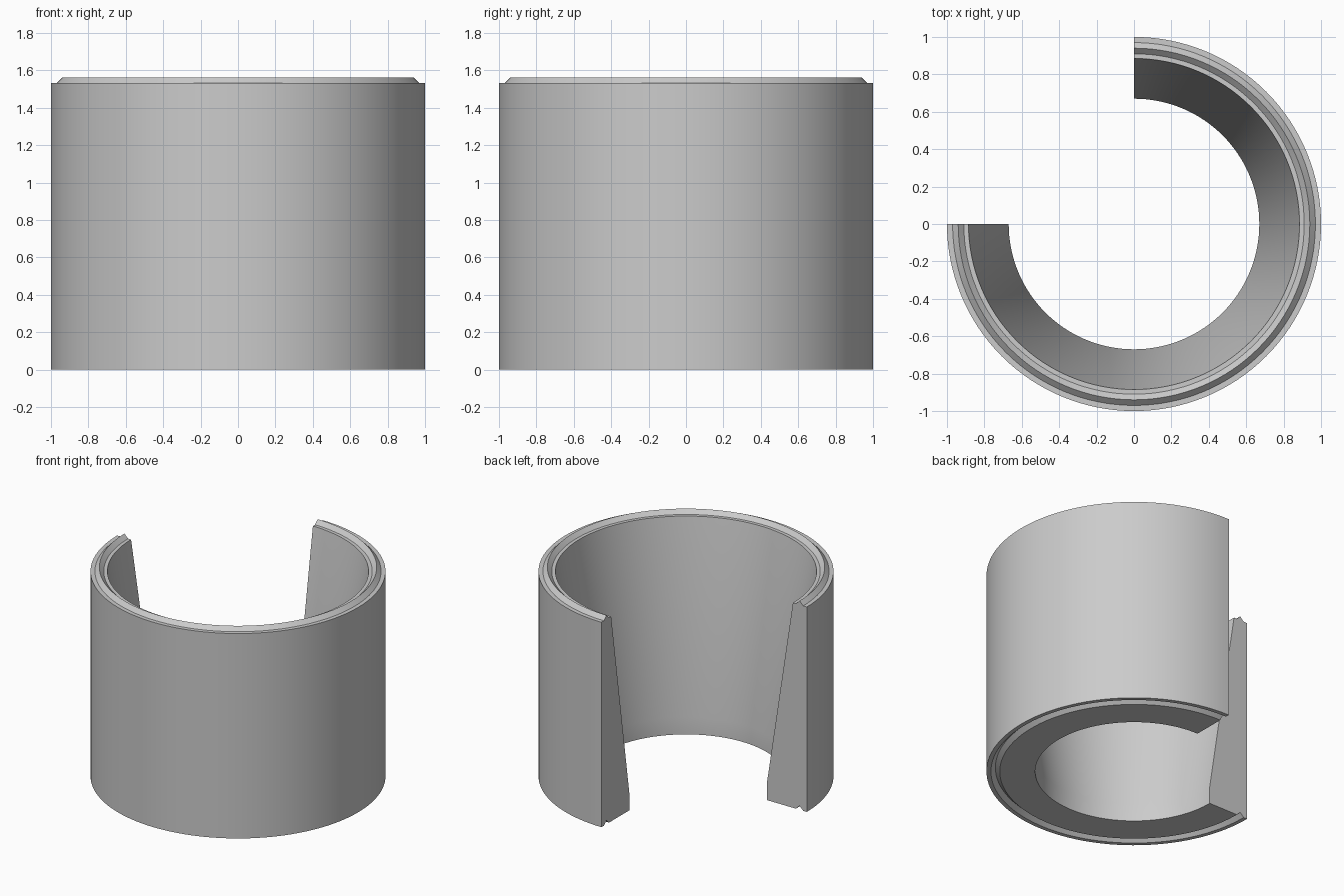
import bpy, bmesh, math
from mathutils import Vector

cube = bpy.data.objects.get("Cube")
if cube:
    bpy.data.objects.remove(cube, do_unlink=True)

# One plain grey for the whole part
grey = bpy.data.materials.new("light_grey")
grey.use_nodes = True
colour = (0.6, 0.6, 0.6, 1)
grey.diffuse_color = colour
grey.node_tree.nodes["Principled BSDF"].inputs["Base Color"].default_value = colour

HEIGHT = 1.533   # body without the ridge
JOINT = 0.03     # ridge height and groove depth

# Wall section as (radius, z): V groove below, straight then flared bore, V ridge on top
section = [
    (0.67, 0), (0.91, 0), (0.94, JOINT), (0.97, 0), (1.0, 0),
    (1.0, HEIGHT), (0.97, HEIGHT), (0.94, HEIGHT + JOINT), (0.91, HEIGHT),
    (0.885, HEIGHT), (0.67, 0.13),
]

# Sweep the section three quarters of a turn, leaving the back quarter open
bm = bmesh.new()
verts = [bm.verts.new((-r, 0, z)) for r, z in section]
start_end = bm.faces.new(verts)
sweep = bmesh.ops.spin(bm, geom=[start_end], cent=(0, 0, 0), axis=(0, 0, 1),
                       angle=math.radians(270), steps=96, use_duplicate=False)
# Close the starting end if the sweep consumed its face
if not any(all(abs(v.co.y) < 1e-5 and v.co.x < 0 for v in f.verts) for f in bm.faces):
    bmesh.ops.holes_fill(bm, edges=[e for e in bm.edges if e.is_boundary], sides=0)
bmesh.ops.recalc_face_normals(bm, faces=bm.faces)

mesh = bpy.data.meshes.new("cutaway_ring")
bm.to_mesh(mesh)
bm.free()
mesh.materials.append(grey)
ring = bpy.data.objects.new("cutaway_ring", mesh)
bpy.context.collection.objects.link(ring)

# Smooth round walls with sharp rims and cut ends
bpy.ops.object.select_all(action="DESELECT")
ring.select_set(True)
bpy.context.view_layer.objects.active = ring
bpy.ops.object.shade_smooth_by_angle(angle=math.radians(30))
